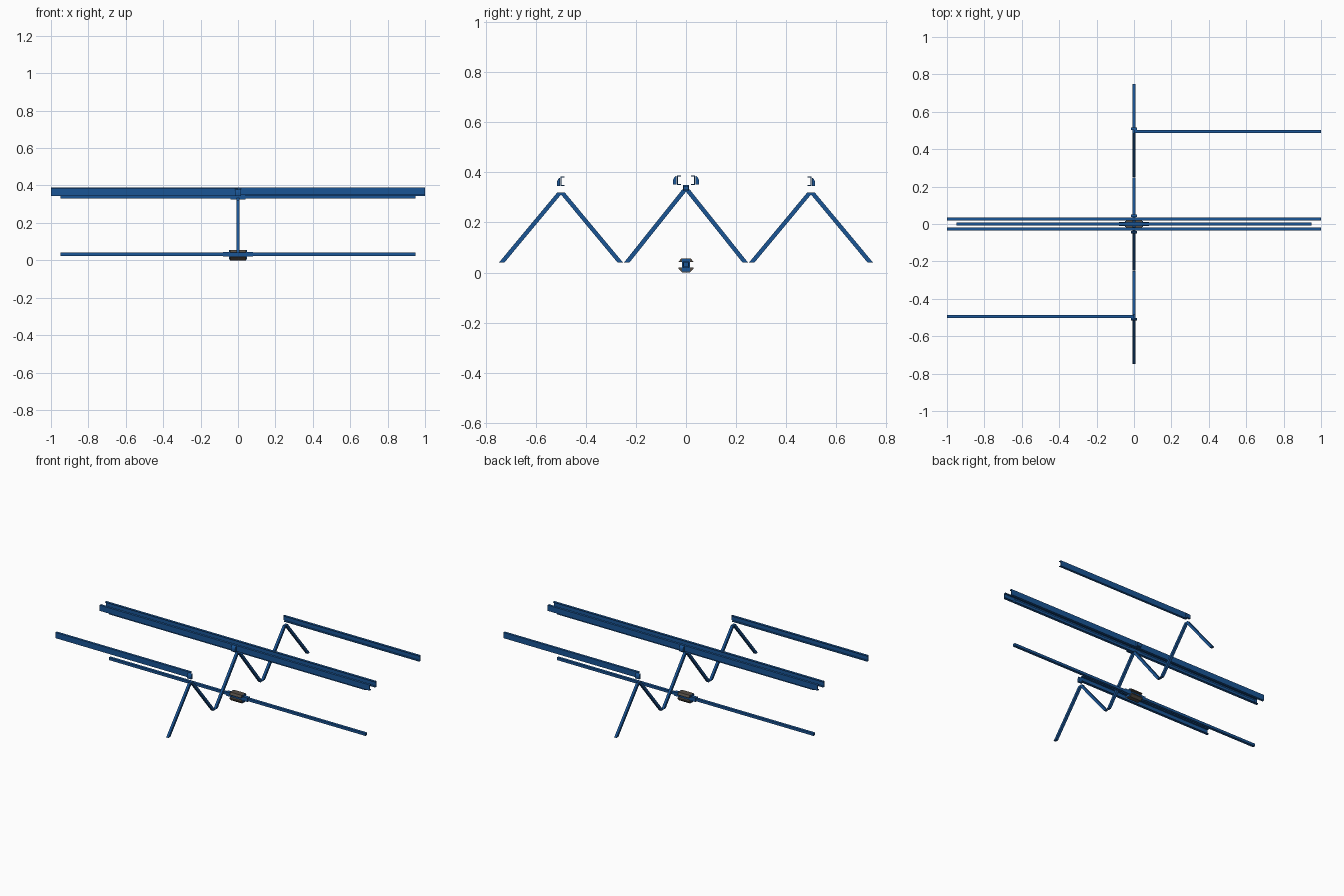
import bpy, bmesh, math

if "Cube" in bpy.data.objects:
    bpy.data.objects.remove(bpy.data.objects["Cube"])

def material(name, color):
    m = bpy.data.materials.new(name)
    m.diffuse_color = color
    m.use_nodes = True
    m.node_tree.nodes["Principled BSDF"].inputs["Base Color"].default_value = m.diffuse_color
    return m

BLUE = material("blue_paint", (0.01, 0.09, 0.30, 1))
BROWN = material("dark_brown", (0.09, 0.075, 0.06, 1))

def extrude(name, profile, x0, x1, mat=BLUE):
    """Extrude a (y, z) outline along x."""
    bm = bmesh.new()
    a = [bm.verts.new((x0, y, z)) for y, z in profile]
    b = [bm.verts.new((x1, y, z)) for y, z in profile]
    bm.faces.new(a)
    bm.faces.new(b)
    n = len(profile)
    for i in range(n):
        j = (i + 1) % n
        bm.faces.new((a[i], a[j], b[j], b[i]))
    bmesh.ops.recalc_face_normals(bm, faces=bm.faces)
    me = bpy.data.meshes.new(name)
    bm.to_mesh(me)
    bm.free()
    ob = bpy.data.objects.new(name, me)
    me.materials.append(mat)
    bpy.context.collection.objects.link(ob)
    return ob

def rect(y, z, w, h):
    return [(y - w/2, z - h/2), (y + w/2, z - h/2), (y + w/2, z + h/2), (y - w/2, z + h/2)]

def channel(y, s, z0, z1, w=0.016, t=0.004):
    """C section with its web on side s."""
    p = [(w/2, z0), (w/2, z1), (-w/2, z1), (-w/2, z1 - t),
         (w/2 - t, z1 - t), (w/2 - t, z0 + t), (-w/2, z0 + t), (-w/2, z0)]
    return [(y + s * a, z) for a, z in p]

def quarter(y, s, z0, w, h):
    """Rounded outer bracket outline."""
    arc = [(y + s * w * math.cos(k * math.pi / 12), z0 + h * (0.35 + 0.65 * math.sin(k * math.pi / 12)))
           for k in range(7)]
    return [(y, z0), (y + s * w, z0)] + arc

for s in (-1, 1):
    # Long central rails and their brackets
    extrude("central_rail", channel(s * 0.028, s, 0.35, 0.388), -1, 1)
    extrude("central_bracket", quarter(s * 0.037, s, 0.352, 0.015, 0.034), -0.015, 0.015)
    # Half-length side rails, one towards each end
    extrude("side_rail", channel(s * 0.494, s, 0.345, 0.383), 0, s)
    extrude("side_bracket", quarter(s * 0.503, s, 0.345, 0.013, 0.034), -0.015, 0.015)

# Zigzag struts with level-cut ends
for ridge, top in ((-0.5, 0.32), (0, 0.332), (0.5, 0.32)):
    for s in (-1, 1):
        foot, head, h = ridge + s * 0.237, ridge + s * 0.004, 0.011
        extrude("diagonal_strut", [(foot - h, 0.04), (foot + h, 0.04),
                                   (head + h, top), (head - h, top)], -0.008, 0.008)

# Upper and lower long bars
extrude("upper_bar", rect(0, 0.338, 0.018, 0.017), -0.95, 0.95)
extrude("lower_bar", rect(0, 0.032, 0.018, 0.017), -0.95, 0.95)

# Collars around the bars
extrude("upper_collar", rect(0, 0.338, 0.024, 0.024), -0.04, 0.04)
extrude("lower_collar", rect(0, 0.032, 0.024, 0.026), -0.08, 0.08)

# Hub clamp shells above and below the lower bar
extrude("hub_top", [(-0.03, 0.042), (0.03, 0.042), (0.02, 0.056), (-0.02, 0.056)], -0.042, 0.042, BROWN)
extrude("hub_base", [(-0.03, 0.021), (-0.03, 0.014), (-0.015, 0), (0.015, 0),
                     (0.03, 0.014), (0.03, 0.021)], -0.042, 0.042, BROWN)
for x in (-0.042, 0, 0.042):
    extrude("hub_rib", rect(0, 0.03, 0.03, 0.05), x - 0.005, x + 0.005)
